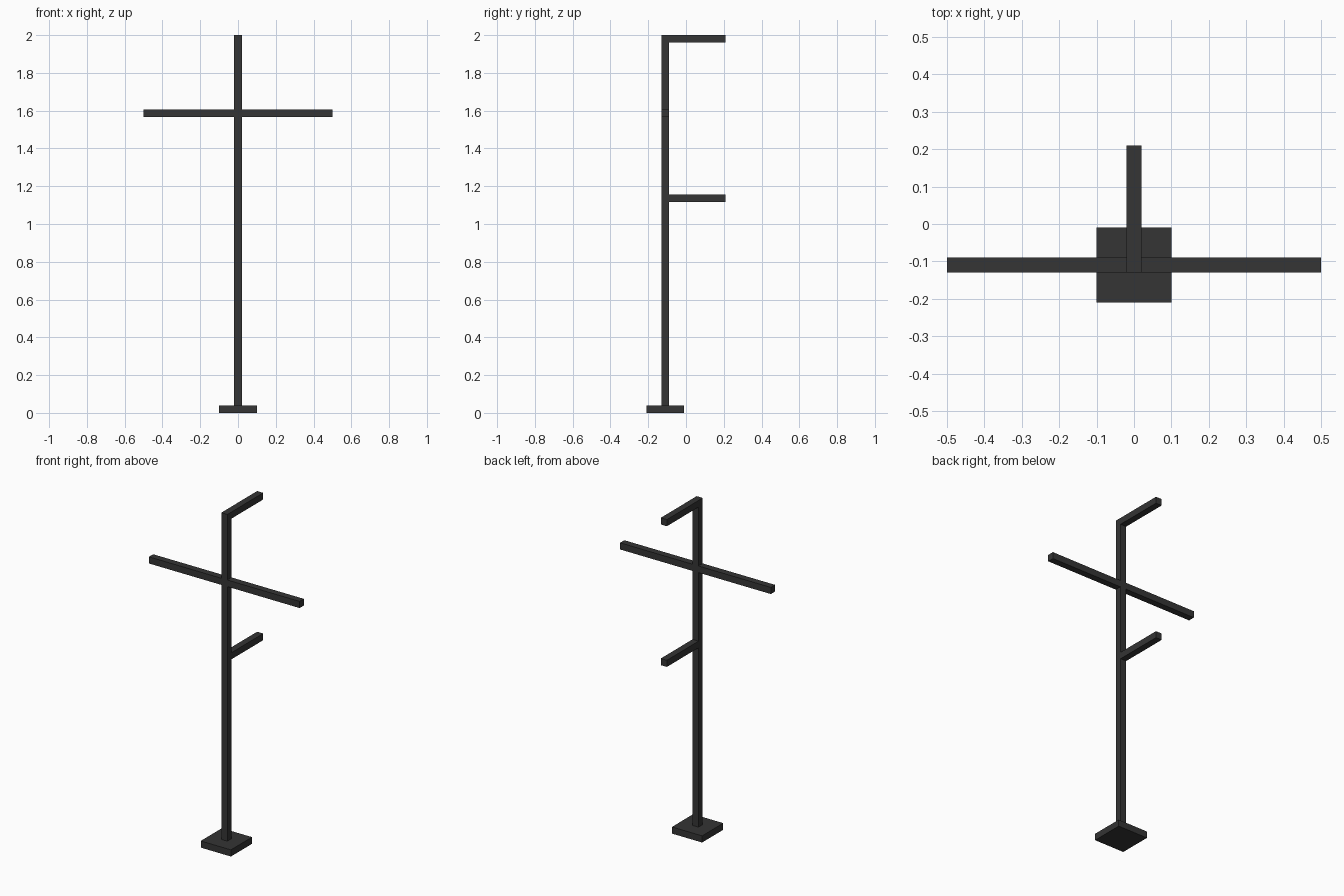
import bpy

if "Cube" in bpy.data.objects:
    bpy.data.objects.remove(bpy.data.objects["Cube"])

# One dark grey paint for the whole stand
dark = bpy.data.materials.new("dark_grey")
dark.diffuse_color = (0.035, 0.035, 0.035, 1.0)
dark.use_nodes = True
dark.node_tree.nodes["Principled BSDF"].inputs["Base Color"].default_value = dark.diffuse_color


def box(name, x, y, z):
    """Axis-aligned box from (min, max) ranges."""
    ranges = (x, y, z)
    bpy.ops.mesh.primitive_cube_add(size=1, location=[(a + b) / 2 for a, b in ranges])
    ob = bpy.context.object
    ob.name = name
    ob.scale = [b - a for a, b in ranges]
    bpy.ops.object.transform_apply(location=False, rotation=False, scale=True)
    ob.data.materials.append(dark)
    return ob


T = 0.02                    # half thickness of every bar
Y = -0.11                   # post centre line
depth = (Y - T, Y + T)

# Foot plate and upright
box("base_plate", (-0.1, 0.1), (Y - 0.1, Y + 0.1), (0, 0.04))
box("post", (-T, T), depth, (0.04, 2.0))

# Crossbar, one half on each side of the post
for side, x in (("left", (-0.5, -T)), ("right", (T, 0.5))):
    box("crossbar_" + side, x, depth, (1.567, 1.607))

# Two arms reaching backwards
for name, top in (("upper_arm", 2.0), ("lower_arm", 1.156)):
    box(name, (-T, T), (Y + T, 0.21), (top - 2 * T, top))
